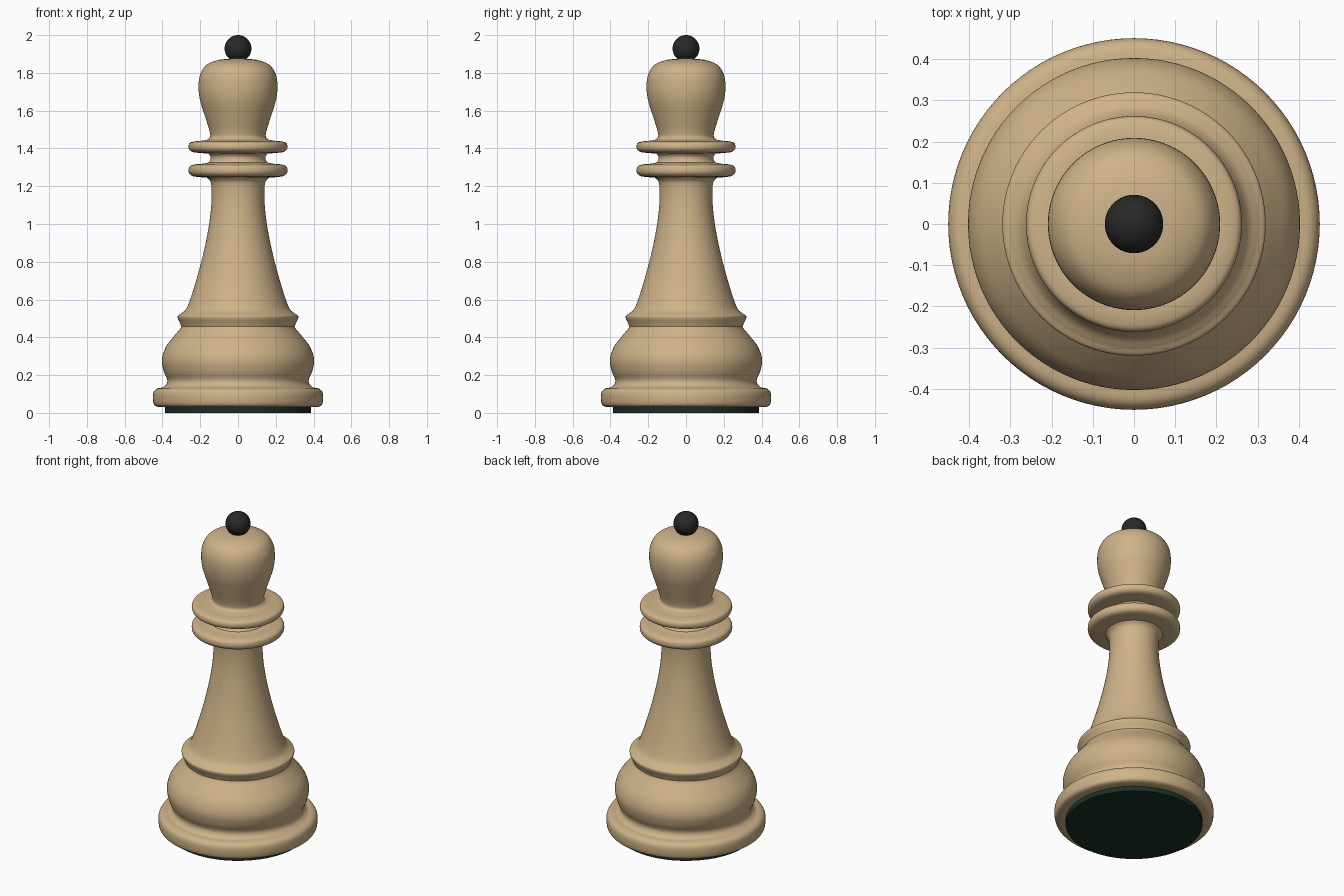
import bpy, bmesh, math
from mathutils import Vector

if "Cube" in bpy.data.objects:
    bpy.data.objects.remove(bpy.data.objects["Cube"])

SEGMENTS = 96


def material(name, color):
    m = bpy.data.materials.new(name)
    m.diffuse_color = color
    m.use_nodes = True
    m.node_tree.nodes["Principled BSDF"].inputs["Base Color"].default_value = m.diffuse_color
    return m


wood = material("boxwood", (0.62, 0.45, 0.25, 1))
black = material("ebony", (0.02, 0.022, 0.02, 1))
green = material("green_felt", (0.01, 0.03, 0.018, 1))


def smooth_curve(points, steps=5):
    """Centripetal Catmull-Rom curve through (radius, height) points."""
    p = [Vector(q) for q in points]
    p = [2 * p[0] - p[1]] + p + [2 * p[-1] - p[-2]]
    out = []
    for a, b, c, d in zip(p, p[1:], p[2:], p[3:]):
        t1 = (b - a).length ** 0.5
        t2 = t1 + (c - b).length ** 0.5
        t3 = t2 + (d - c).length ** 0.5
        for i in range(steps):
            t = t1 + (t2 - t1) * i / steps
            a1 = a.lerp(b, t / t1)
            a2 = b.lerp(c, (t - t1) / (t2 - t1))
            a3 = c.lerp(d, (t - t2) / (t3 - t2))
            b1 = a1.lerp(a2, t / t2)
            b2 = a2.lerp(a3, (t - t1) / (t3 - t1))
            out.append(b1.lerp(b2, (t - t1) / (t2 - t1)))
    return out + [p[-2]]


def lathe(name, points, mat, smooth=True):
    profile = smooth_curve(points) if smooth else points
    bm = bmesh.new()
    verts = [bm.verts.new((max(r, 0), 0, z)) for r, z in profile]
    edges = [bm.edges.new(e) for e in zip(verts, verts[1:])]
    bmesh.ops.spin(bm, geom=verts + edges, cent=(0, 0, 0), axis=(0, 0, 1),
                   angle=math.tau, steps=SEGMENTS, use_merge=True)
    bmesh.ops.remove_doubles(bm, verts=bm.verts, dist=0.0001)
    bmesh.ops.recalc_face_normals(bm, faces=bm.faces)
    # open shells: make sure the normals point away from the axis
    if sum(f.calc_area() * f.normal.dot(Vector((*f.calc_center_median().xy, 0)))
           for f in bm.faces) < 0:
        bmesh.ops.reverse_faces(bm, faces=bm.faces)
    mesh = bpy.data.meshes.new(name)
    bm.to_mesh(mesh)
    bm.free()
    obj = bpy.data.objects.new(name, mesh)
    bpy.context.collection.objects.link(obj)
    mesh.materials.append(mat)
    bpy.ops.object.select_all(action='DESELECT')
    obj.select_set(True)
    bpy.context.view_layer.objects.active = obj
    bpy.ops.object.shade_smooth_by_angle(angle=math.radians(40))
    return obj


# felt pad under the base
lathe("felt_pad", [(0, 0), (0.387, 0), (0.387, 0.03)], green, smooth=False)

# rounded base disc
lathe("base", [(0.385, 0.03), (0.425, 0.032), (0.444, 0.042), (0.451, 0.08),
               (0.446, 0.112), (0.43, 0.128), (0.395, 0.135)], wood)

# bulging foot
lathe("foot", [(0.397, 0.135), (0.38, 0.15), (0.374, 0.172), (0.393, 0.22),
               (0.403, 0.28), (0.384, 0.345), (0.34, 0.405), (0.305, 0.447),
               (0.3, 0.458)], wood)

# flared collar above the foot
lathe("foot_collar", [(0.3, 0.458), (0.307, 0.475), (0.319, 0.503),
                      (0.318, 0.514), (0.302, 0.525)], wood)

# tapering stem
lathe("stem", [(0.302, 0.525), (0.278, 0.545), (0.257, 0.59), (0.205, 0.76),
               (0.165, 0.93), (0.143, 1.08), (0.14, 1.18), (0.146, 1.225),
               (0.163, 1.245)], wood)


# two neck rings with a waist between them
def ring(name, z0, z1, inner_low, inner_high):
    h = z1 - z0
    lathe(name, [(inner_low, z0 - 0.003), (0.2, z0), (0.244, z0 + 0.1 * h),
                 (0.259, z0 + 0.3 * h), (0.262, z0 + 0.55 * h),
                 (0.256, z0 + 0.8 * h), (0.232, z0 + 0.94 * h), (0.19, z1),
                 (inner_high, z1 + 0.006)], wood)


ring("lower_ring", 1.248, 1.319, 0.163, 0.158)
ring("upper_ring", 1.376, 1.441, 0.158, 0.16)
lathe("ring_waist", [(0.158, 1.325), (0.147, 1.338), (0.145, 1.349),
                     (0.147, 1.36), (0.158, 1.373)], wood)

# dome-shaped head
lathe("head", [(0.16, 1.447), (0.148, 1.46), (0.149, 1.485), (0.178, 1.58),
               (0.202, 1.66), (0.209, 1.73), (0.201, 1.79), (0.172, 1.838),
               (0.12, 1.864), (0.06, 1.874), (0, 1.876)], wood)

# black ball finial
bpy.ops.mesh.primitive_uv_sphere_add(segments=48, ring_count=24, radius=0.071,
                                     location=(0, 0, 1.929))
ball = bpy.context.object
ball.name = "finial_ball"
ball.data.materials.append(black)
bpy.ops.object.shade_smooth()
